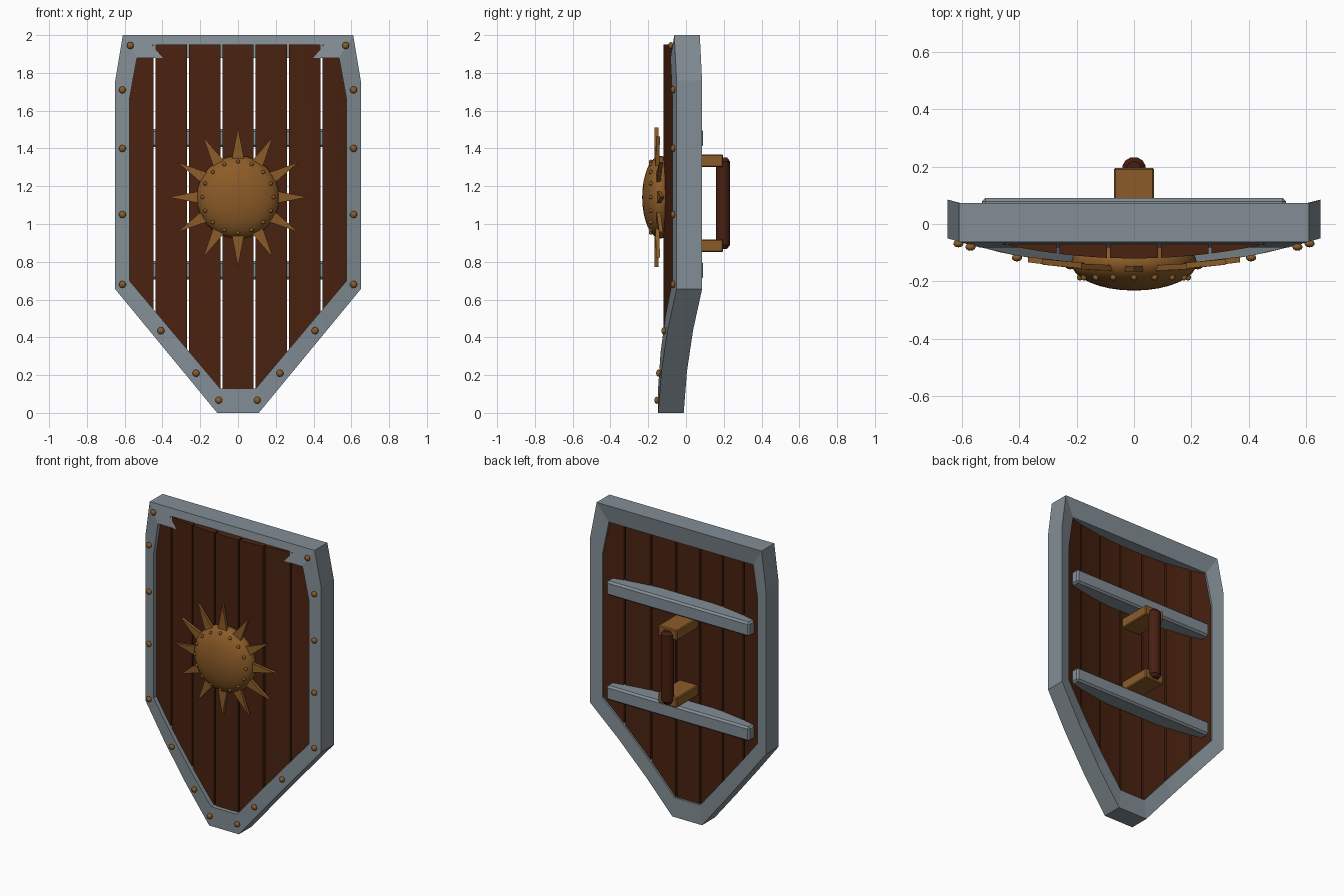
import bpy, bmesh, math
from mathutils import Vector, Matrix

if "Cube" in bpy.data.objects:
    bpy.data.objects.remove(bpy.data.objects["Cube"])


def material(name, rgb):
    m = bpy.data.materials.new(name)
    m.diffuse_color = (*rgb, 1)
    m.use_nodes = True
    m.node_tree.nodes["Principled BSDF"].inputs["Base Color"].default_value = m.diffuse_color
    return m


STEEL = material("steel", (0.225, 0.27, 0.30))
WOOD = material("dark_wood", (0.068, 0.016, 0.005))
BRONZE = material("bronze", (0.26, 0.105, 0.021))
GRIP = material("grip_leather", (0.062, 0.014, 0.006))


def bend(x):
    """Forward bow of the shield across its width."""
    return -0.1 * (1 - (x / 0.65) ** 2)


def finish(bm, name, mat, smooth=None):
    bmesh.ops.recalc_face_normals(bm, faces=bm.faces)
    me = bpy.data.meshes.new(name)
    bm.to_mesh(me)
    bm.free()
    me.materials.append(mat)
    ob = bpy.data.objects.new(name, me)
    bpy.context.collection.objects.link(ob)
    if smooth:
        bpy.ops.object.select_all(action='DESELECT')
        ob.select_set(True)
        bpy.context.view_layer.objects.active = ob
        bpy.ops.object.shade_smooth_by_angle(angle=math.radians(smooth))
    return ob


def box(name, lo, hi, mat, bevel):
    lo, hi = Vector(lo), Vector(hi)
    bm = bmesh.new()
    bmesh.ops.create_cube(bm, size=1, matrix=Matrix.Translation((lo + hi) / 2)
                          @ Matrix.Diagonal((*(hi - lo), 1)))
    bmesh.ops.bevel(bm, geom=bm.edges[:], offset=bevel, segments=1, affect='EDGES')
    return finish(bm, name, mat)


def ball(bm, centre, radii, u, v):
    bmesh.ops.create_uvsphere(
        bm, u_segments=u, v_segments=v, radius=1,
        matrix=Matrix.Translation(centre) @ Matrix.Diagonal((*radii, 1))
        @ Matrix.Rotation(math.pi / 2, 4, 'X'))


# Steel rim: a four-sided section carried round the bowed outline
def outline(top, shoulder, hip, foot):
    half = [top, shoulder, hip]
    for t in (1 / 3, 2 / 3, 1):
        half.append((hip[0] + (foot[0] - hip[0]) * t, hip[1] + (foot[1] - hip[1]) * t))
    return half + [(-x, z) for x, z in reversed(half)]


outer = outline((0.61, 2.0), (0.65, 1.76), (0.65, 0.655), (0.11, 0.0))
inner = outline((0.535, 1.88), (0.575, 1.66), (0.575, 0.70), (0.095, 0.13))
bm = bmesh.new()
rings = []
for o, i in zip(outer, inner):
    rings.append([bm.verts.new((x, bend(x) + y, z)) for (x, z), y in
                  ((o, -0.05), (o, 0.085), (i, 0.085), (i, -0.05))])
for k, a in enumerate(rings):
    b = rings[(k + 1) % len(rings)]
    for j in range(4):
        n = (j + 1) % 4
        bm.faces.new((a[j], a[n], b[n], b[j]))
finish(bm, "steel_rim", STEEL)


# Seven upright planks trimmed to the shield outline
def plank_ends(x):
    x = abs(x)
    low = 0.065 + max(0, x - 0.105) * (0.68 - 0.065) / (0.61 - 0.105)
    high = 1.95 - max(0, x - 0.57) * 6
    return low, high


for p in range(-3, 4):
    x0 = max(-0.61, p * 0.1765 - 0.083)
    x1 = min(0.61, p * 0.1765 + 0.083)
    xs = [x0 + (x1 - x0) * t / 3 for t in range(4)]
    xs = sorted(xs + [c for c in (-0.57, -0.105, 0.105, 0.57) if x0 < c < x1])
    bm = bmesh.new()
    cols = []
    for x in xs:
        lo, hi = plank_ends(x)
        y = bend(x)
        cols.append([bm.verts.new(c) for c in ((x, y - 0.02, lo), (x, y + 0.073, lo),
                                               (x, y + 0.073, hi), (x, y - 0.02, hi))])
    for a, b in zip(cols, cols[1:]):
        for j in range(4):
            n = (j + 1) % 4
            bm.faces.new((a[j], a[n], b[n], b[j]))
    bm.faces.new(cols[0])
    bm.faces.new(cols[-1])
    finish(bm, f"plank_{p + 4}", WOOD, 30)

# Rim rivets
bm = bmesh.new()
for x, z in ((0.57, 1.945), (0.612, 1.71), (0.612, 1.40), (0.612, 1.05),
             (0.612, 0.68), (0.408, 0.435), (0.222, 0.21), (0.102, 0.067)):
    for s in (-1, 1):
        ball(bm, (s * x, bend(x) - 0.057, z), (0.019, 0.013, 0.019), 10, 6)
finish(bm, "rim_rivets", BRONZE, 60)

# Domed boss with its ring of small rivets
CZ = 1.142
bm = bmesh.new()
ball(bm, (0, -0.135, CZ), (0.219, 0.097, 0.219), 32, 16)
finish(bm, "boss_dome", BRONZE, 60)
bm = bmesh.new()
for k in range(16):
    a = k * math.tau / 16
    ball(bm, (0.188 * math.cos(a), -0.186, CZ + 0.188 * math.sin(a)),
         (0.011, 0.011, 0.011), 8, 6)
finish(bm, "boss_rivets", BRONZE, 60)

# Twelve pointed sun rays following the bow
bm = bmesh.new()
for k in range(12):
    a = k * math.tau / 12
    c, s = math.cos(a), math.sin(a)
    layers = []
    for y in (-0.066, -0.046):
        row = []
        for r, w in ((0.13, -0.046), (0.37, 0), (0.13, 0.046)):
            x, z = r * c - w * s, r * s + w * c
            row.append(bm.verts.new((x, bend(x) + y, CZ + z)))
        layers.append(row)
        bm.faces.new(row)
    f, b = layers
    for j in range(3):
        n = (j + 1) % 3
        bm.faces.new((f[j], f[n], b[n], b[j]))
finish(bm, "sun_rays", BRONZE)

# Back crossbars
for name, z in (("lower_crossbar", 0.755), ("upper_crossbar", 1.455)):
    box(name, (-0.53, -0.03, z - 0.048), (0.53, 0.091, z + 0.048), STEEL, 0.012)

# Handle brackets and grip
for name, z in (("lower_bracket", 0.885), ("upper_bracket", 1.335)):
    box(name, (-0.07, -0.04, z - 0.034), (0.07, 0.196, z + 0.034), BRONZE, 0.006)
bm = bmesh.new()
loops = []
for z, r in ((0.868, 0.024), (0.888, 0.040), (1.332, 0.040), (1.352, 0.024)):
    loops.append([bm.verts.new((r * 1.03 * math.cos(t), 0.195 + r * 0.97 * math.sin(t), z))
                  for t in (math.tau * (k + 0.5) / 12 for k in range(12))])
for a, b in zip(loops, loops[1:]):
    for j in range(12):
        n = (j + 1) % 12
        bm.faces.new((a[j], a[n], b[n], b[j]))
bm.faces.new(loops[0])
bm.faces.new(loops[-1])
finish(bm, "handle_grip", GRIP, 35)
